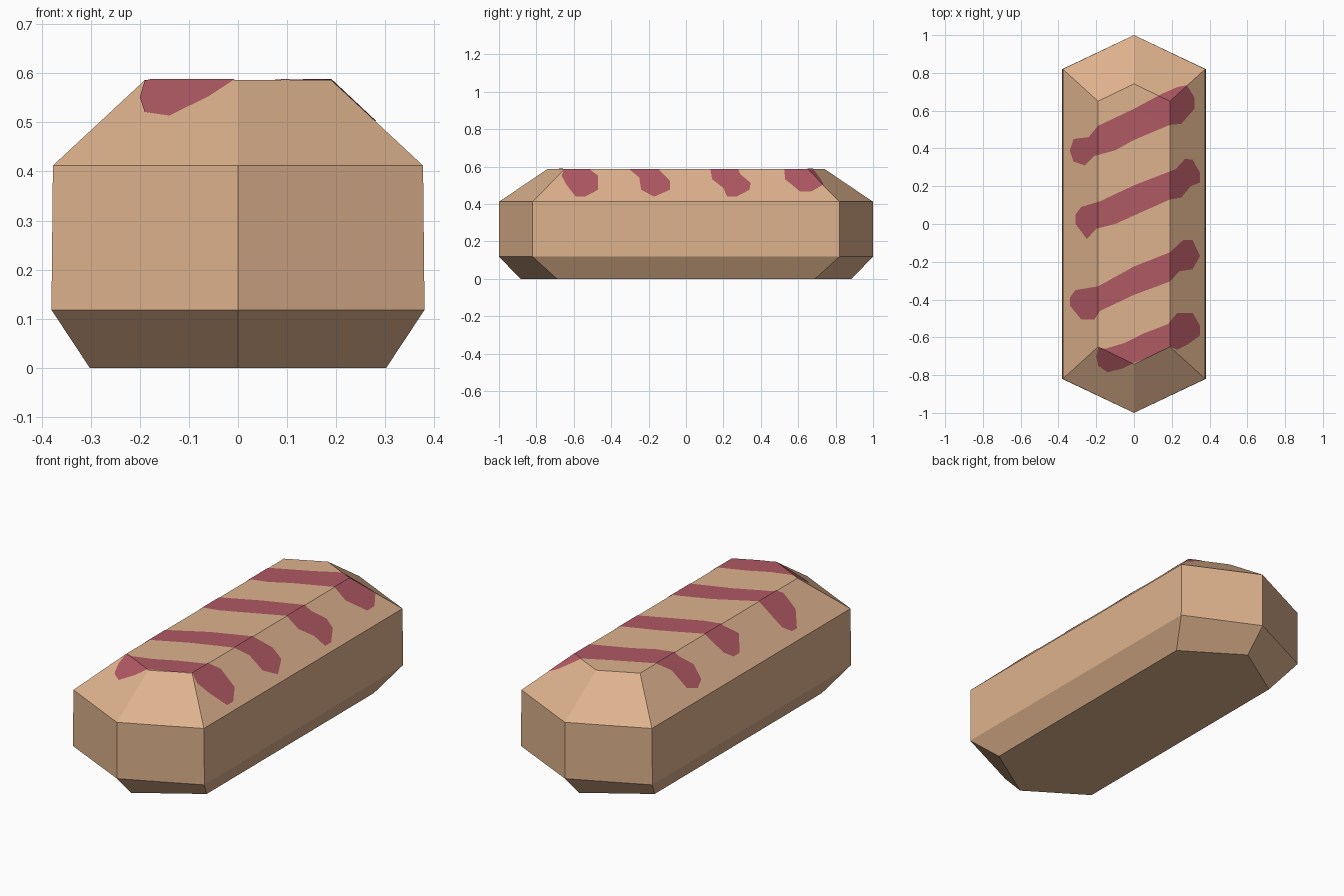
import bpy, bmesh
from mathutils import Vector

if "Cube" in bpy.data.objects:
    bpy.data.objects.remove(bpy.data.objects["Cube"])


def material(name, rgb):
    m = bpy.data.materials.new(name)
    m.diffuse_color = (*rgb, 1)
    m.use_nodes = True
    m.node_tree.nodes["Principled BSDF"].inputs["Base Color"].default_value = m.diffuse_color
    return m


def make_object(name, bm, mat):
    me = bpy.data.meshes.new(name)
    bm.to_mesh(me)
    me.materials.append(mat)
    ob = bpy.data.objects.new(name, me)
    bpy.context.collection.objects.link(ob)
    return ob


tan = material("tan crust", (0.73, 0.445, 0.266))
berry = material("berry stripe", (0.434, 0.10, 0.125))

# Loaf: stacked hexagonal rings (z, half width, shoulder y, tip y)
rings = [(0.0, 0.302, 0.69, 0.885), (0.118, 0.38, 0.82, 1.0),
         (0.412, 0.377, 0.82, 1.0), (0.586, 0.19, 0.65, 0.742)]
bm = bmesh.new()
loops = []
for z, w, s, t in rings:
    pts = [(0, -t), (w, -s), (w, s), (0, t), (-w, s), (-w, -s)]
    loops.append([bm.verts.new((x, y, z)) for x, y in pts])
bm.faces.new(loops[0][::-1])
for a, b in zip(loops, loops[1:]):
    for i in range(6):
        j = (i + 1) % 6
        bm.faces.new((a[i], a[j], b[j], b[i]))
bm.faces.new(loops[-1])
bm.normal_update()
make_object("loaf_body", bm, tan)

# Upward faces receive the painted stripes
tops = [([v.co.copy() for v in f.verts], f.normal.copy())
        for f in bm.faces if f.normal.z > 0.2]
bm.free()


def clip(poly, corners):
    """Keep the part of a plan-view outline lying inside a convex face."""
    for i, a in enumerate(corners):
        b = corners[(i + 1) % len(corners)]

        def side(p):
            return (b.x - a.x) * (p[1] - a.y) - (b.y - a.y) * (p[0] - a.x)
        out = []
        for k, p in enumerate(poly):
            q = poly[k - 1]
            dp, dq = side(p), side(q)
            if (dp >= 0) != (dq >= 0):
                t = dq / (dq - dp)
                out.append((q[0] + (p[0] - q[0]) * t, q[1] + (p[1] - q[1]) * t))
            if dp >= 0:
                out.append(p)
        poly = out
    return poly


# Stripe outlines seen from above, anticlockwise
stripes = [
    [(-0.34, 0.39), (-0.32, 0.33), (-0.26, 0.31), (-0.21, 0.36), (-0.1, 0.39),
     (0, 0.445), (0.19, 0.525), (0.25, 0.53), (0.32, 0.61), (0.32, 0.67),
     (0.28, 0.735), (0.23, 0.725), (0.15, 0.69), (0, 0.61), (-0.19, 0.52),
     (-0.24, 0.46), (-0.32, 0.45)],
    [(-0.31, 0.0), (-0.25, -0.08), (-0.2, -0.025), (-0.1, 0.0), (0, 0.045),
     (0.19, 0.13), (0.25, 0.14), (0.3, 0.20), (0.35, 0.22), (0.35, 0.27),
     (0.31, 0.34), (0.27, 0.345), (0.22, 0.29), (0, 0.205), (-0.18, 0.12),
     (-0.28, 0.09), (-0.31, 0.05)],
    [(-0.34, -0.43), (-0.28, -0.505), (-0.21, -0.505), (-0.18, -0.46),
     (0, -0.375), (0.19, -0.305), (0.24, -0.25), (0.31, -0.24), (0.35, -0.17),
     (0.31, -0.085), (0.26, -0.085), (0.19, -0.15), (0, -0.225),
     (-0.19, -0.33), (-0.31, -0.35), (-0.34, -0.39)],
    [(-0.2, -0.70), (-0.19, -0.75), (-0.14, -0.785), (-0.06, -0.765),
     (0, -0.735), (0.09, -0.70), (0.19, -0.65), (0.23, -0.665), (0.28, -0.64),
     (0.35, -0.59), (0.35, -0.54), (0.31, -0.47), (0.23, -0.47), (0.18, -0.53),
     (0.05, -0.58), (-0.05, -0.63), (-0.15, -0.66), (-0.19, -0.655)],
]
for n, outline in enumerate(stripes, 1):
    bm = bmesh.new()
    for corners, normal in tops:
        piece = clip(outline, corners)
        if len(piece) < 3:
            continue
        c = corners[0]
        verts = []
        for x, y in piece:
            z = c.z - (normal.x * (x - c.x) + normal.y * (y - c.y)) / normal.z
            verts.append(bm.verts.new((x, y, z + 0.002)))
        bm.faces.new(verts)
    bmesh.ops.remove_doubles(bm, verts=bm.verts, dist=0.0005)
    bmesh.ops.triangulate(bm, faces=bm.faces)
    make_object(f"stripe_{n}", bm, berry)
    bm.free()
